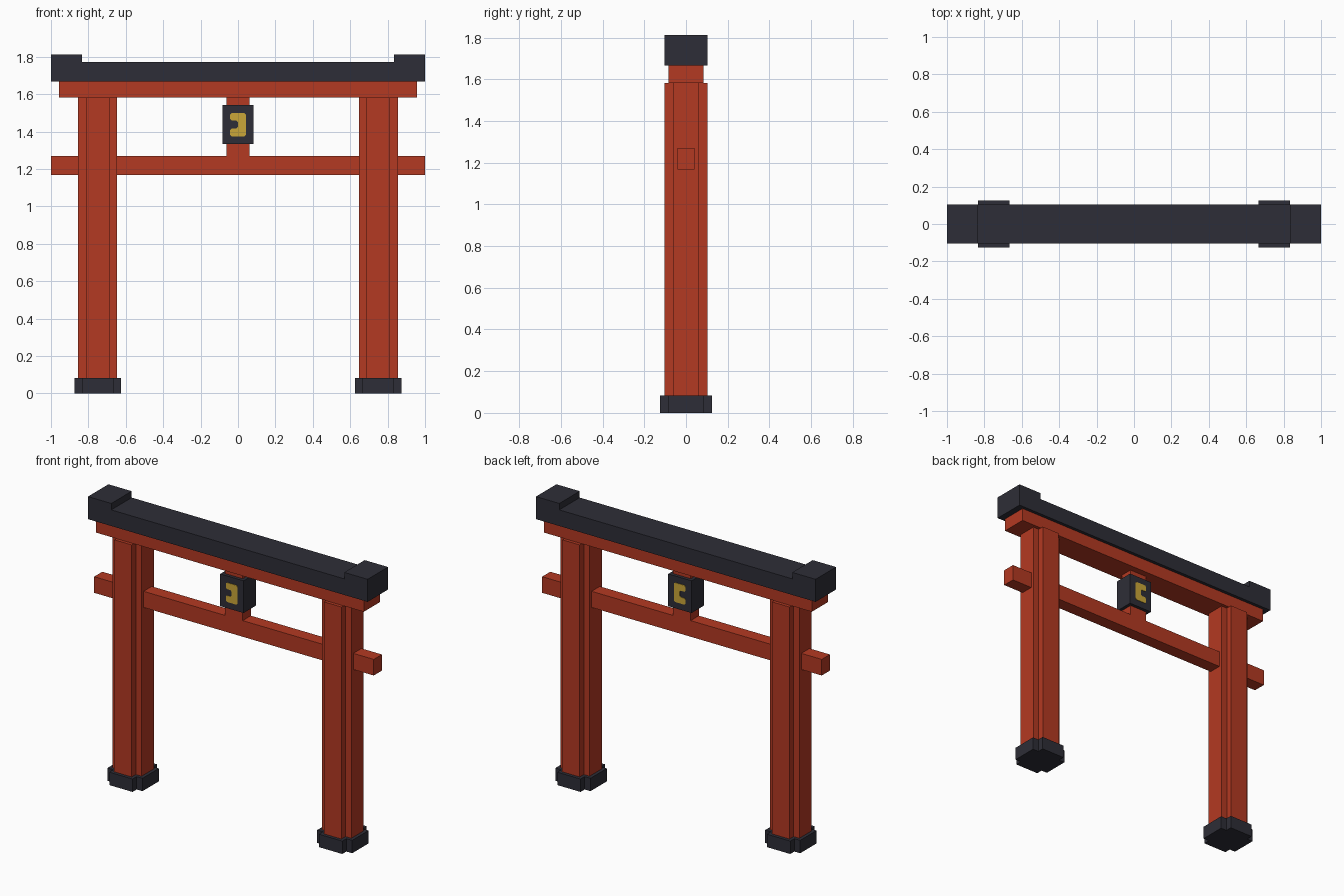
import bpy, bmesh
from mathutils import Vector

if "Cube" in bpy.data.objects:
    bpy.data.objects.remove(bpy.data.objects["Cube"])

U = 1 / 48  # building grid unit


def material(name, rgb):
    m = bpy.data.materials.new(name)
    m.diffuse_color = (*rgb, 1)
    m.use_nodes = True
    m.node_tree.nodes["Principled BSDF"].inputs["Base Color"].default_value = m.diffuse_color
    return m


RED = material("vermilion red", (0.456, 0.041, 0.016))
DARK = material("charcoal", (0.027, 0.027, 0.038))
GOLD = material("gold", (0.60, 0.39, 0.04))


def prism(name, outline, direction, mat):
    """Extrude a closed outline of grid points along a direction."""
    bm = bmesh.new()
    face = bm.faces.new([bm.verts.new(Vector(p) * U) for p in outline])
    ext = bmesh.ops.extrude_face_region(bm, geom=[face])
    bmesh.ops.translate(bm, vec=Vector(direction) * U,
                        verts=[v for v in ext["geom"] if isinstance(v, bmesh.types.BMVert)])
    bmesh.ops.recalc_face_normals(bm, faces=bm.faces)
    mesh = bpy.data.meshes.new(name)
    bm.to_mesh(mesh)
    bm.free()
    mesh.materials.append(mat)
    obj = bpy.data.objects.new(name, mesh)
    bpy.context.collection.objects.link(obj)
    return obj


def box(name, hx, hy, z0, z1, mat):
    pts = [(-hx, -hy, z0), (hx, -hy, z0), (hx, hy, z0), (-hx, hy, z0)]
    return prism(name, pts, (0, 0, z1 - z0), mat)


def cross_column(name, cx, r, a, z0, z1, mat):
    """Column with notched corners: half width r, half arm width a."""
    pts = [(-a, -r), (a, -r), (a, -a), (r, -a), (r, a), (a, a),
           (a, r), (-a, r), (-a, a), (-r, a), (-r, -a), (-a, -a)]
    return prism(name, [(cx + x, y, z0) for x, y in pts], (0, 0, z1 - z0), mat)


# Pillars and their feet
for side, cx in (("left", -36), ("right", 36)):
    cross_column(side + "_foot", cx, 6, 4, 0, 4, DARK)
    cross_column(side + "_pillar", cx, 5, 3, 4, 76, RED)

# Horizontal beams and centre strut
box("tie_beam", 48, 2, 56, 61, RED)
box("upper_beam", 46, 4, 76, 80, RED)
box("centre_strut", 3, 2, 61, 76, RED)

# Roof cap with raised ends
roof = [(-48, 80), (48, 80), (48, 87), (40, 87), (40, 85), (-40, 85), (-40, 87), (-48, 87)]
prism("roof_cap", [(x, -5, z) for x, z in roof], (0, 10, 0), DARK)

# Sign board with a gold emblem on both faces
box("sign_board", 4, 3, 64, 74, DARK)
c = 0.4  # clipped corners
emblem = [(-2 + c, 66), (2 - c, 66), (2, 66 + c), (2, 72 - c), (2 - c, 72), (-2 + c, 72),
          (-2, 72 - c), (-2, 70 + c), (-2 + c, 70), (-c, 70), (0, 70 - c), (0, 68 + c),
          (-c, 68), (-2 + c, 68), (-2, 68 - c), (-2, 66 + c)]
for side, s in (("front", -1), ("back", 1)):
    prism(side + "_emblem", [(x, 3 * s, z) for x, z in emblem], (0, 0.15 * s, 0), GOLD)
